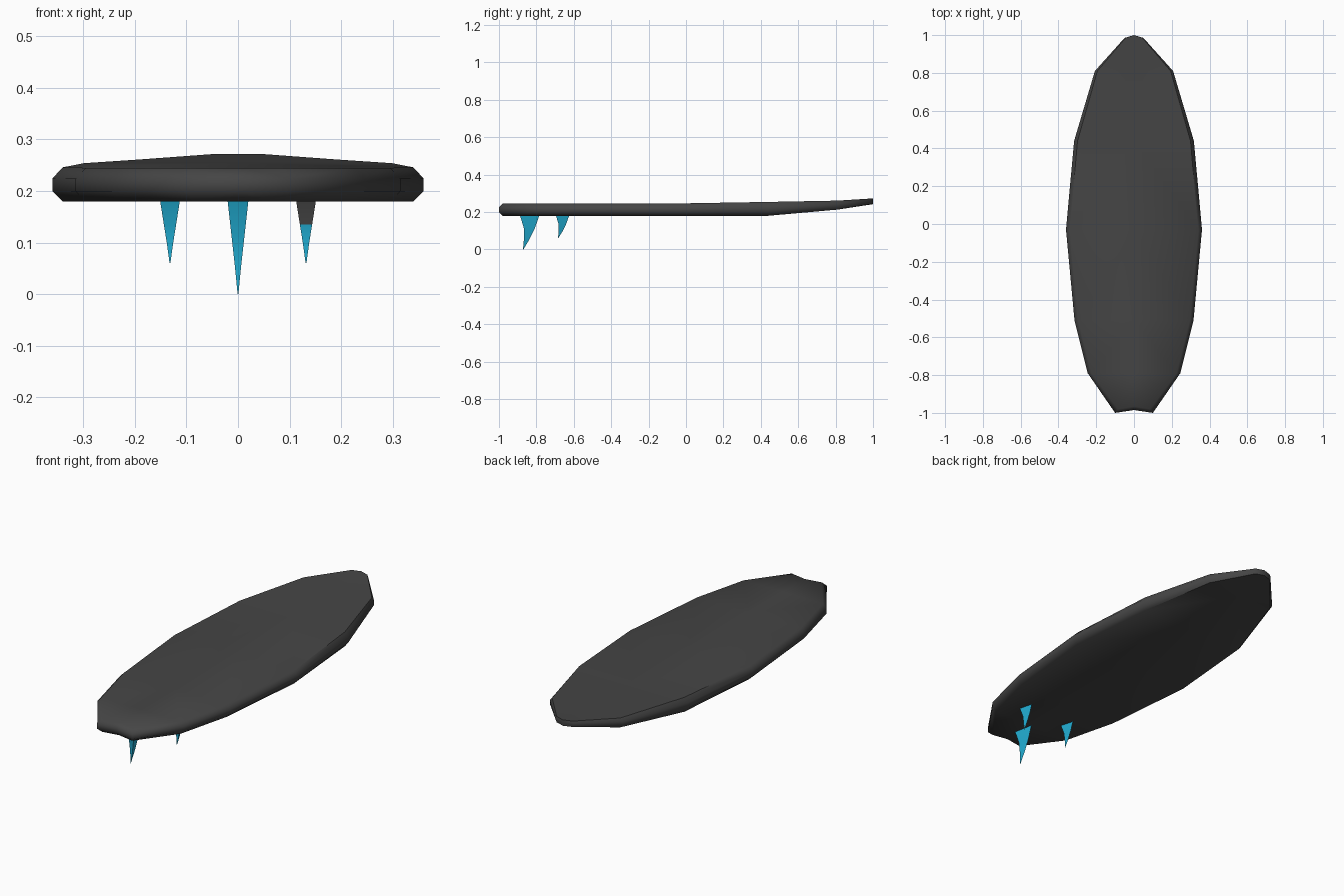
import bpy, bmesh

if "Cube" in bpy.data.objects:
    bpy.data.objects.remove(bpy.data.objects["Cube"])


def material(name, rgb):
    m = bpy.data.materials.new(name)
    m.diffuse_color = (*rgb, 1)
    m.use_nodes = True
    m.node_tree.nodes["Principled BSDF"].inputs["Base Color"].default_value = m.diffuse_color
    return m


DARK = material("dark_board", (0.06, 0.06, 0.06))
CYAN = material("cyan_fin", (0.015, 0.4, 0.62))


def finish(bm, name, mats, angle):
    bmesh.ops.recalc_face_normals(bm, faces=bm.faces)
    mesh = bpy.data.meshes.new(name)
    bm.to_mesh(mesh)
    bm.free()
    for m in mats:
        mesh.materials.append(m)
    ob = bpy.data.objects.new(name, mesh)
    bpy.context.collection.objects.link(ob)
    bpy.ops.object.select_all(action='DESELECT')
    ob.select_set(True)
    bpy.context.view_layer.objects.active = ob
    bpy.ops.object.shade_smooth_by_angle(angle=angle)
    return ob


# Board stations: y at rail, y on centre line, half width, bottom z, top z, rail inset
STATIONS = [
    (-1.0, -0.985, 0.10, 0.18, 0.245, 0.015),
    (-0.79, -0.79, 0.245, 0.18, 0.245, 0.02),
    (-0.51, -0.51, 0.315, 0.18, 0.245, 0.02),
    (-0.03, -0.03, 0.36, 0.18, 0.246, 0.02),
    (0.44, 0.44, 0.317, 0.18, 0.254, 0.018),
    (0.81, 0.81, 0.207, 0.213, 0.261, 0.013),
    (0.985, 1.0, 0.05, 0.242, 0.272, 0.005),
]


def build_board():
    bm = bmesh.new()
    rings = []
    for i, (y, yc, w, zb, zt, inset) in enumerate(STATIONS):
        h = zt - zb
        # bottom edge, lower rail, upper rail, top edge
        shift = 0.02 if i == 0 else 0
        half = [(w - inset, y + shift, zb), (w, y, zb + 0.3 * h),
                (w, y, zb + 0.68 * h), (w - inset, y + shift, zt)]
        mid = [(0, yc + p[1] - y, p[2]) for p in half]
        rings.append([[bm.verts.new((s * a, b, c)) for a, b, c in half]
                      for s in (-1, 1)] + [[bm.verts.new(p) for p in mid]])
    for a, b in zip(rings, rings[1:]):
        for s in (0, 1):
            for k in range(3):
                bm.faces.new((a[s][k], a[s][k + 1], b[s][k + 1], b[s][k]))
            for k in (0, 3):
                bm.faces.new((a[s][k], a[2][k], b[2][k], b[s][k]))
    # notched tail and blunt nose
    for r in (rings[0], rings[-1]):
        for s in (0, 1):
            for k in range(3):
                bm.faces.new((r[s][k], r[s][k + 1], r[2][k + 1], r[2][k]))
    bmesh.ops.delete(bm, geom=[v for v in bm.verts if not v.link_faces], context='VERTS')
    return finish(bm, "board", [DARK], 0.87)


# Fin profile: share of depth left, rear edge, front edge (relative to chord)
FIN = [(1.0, 0.0, 1.0), (0.625, 0.2, 0.77), (0.3, 0.2, 0.49), (0.0, 0.15, 0.17)]


def build_fin(name, x, y, chord, depth, half, patch=False):
    bm = bmesh.new()
    rings = []
    for f, rear, front in FIN:
        z = 0.18 - depth * (1 - f)
        w = max(half * f, 0.0008)
        rings.append([bm.verts.new(p) for p in (
            (x - w, y + rear * chord, z), (x + w, y + rear * chord, z),
            (x, y + front * chord, z))])
    for i, (a, b) in enumerate(zip(rings, rings[1:])):
        for k in range(3):
            n = (k + 1) % 3
            face = bm.faces.new((a[k], a[n], b[n], b[k]))
            if patch and i == 0 and k == 0:
                face.material_index = 1
    bm.faces.new(rings[0])
    bm.faces.new(rings[-1])
    return finish(bm, name, [CYAN, DARK], 0.6)


build_board()
build_fin("centre_fin", 0, -0.887, 0.102, 0.18, 0.02)
build_fin("left_fin", -0.132, -0.695, 0.07, 0.12, 0.019)
build_fin("right_fin", 0.132, -0.695, 0.07, 0.12, 0.019, patch=True)
